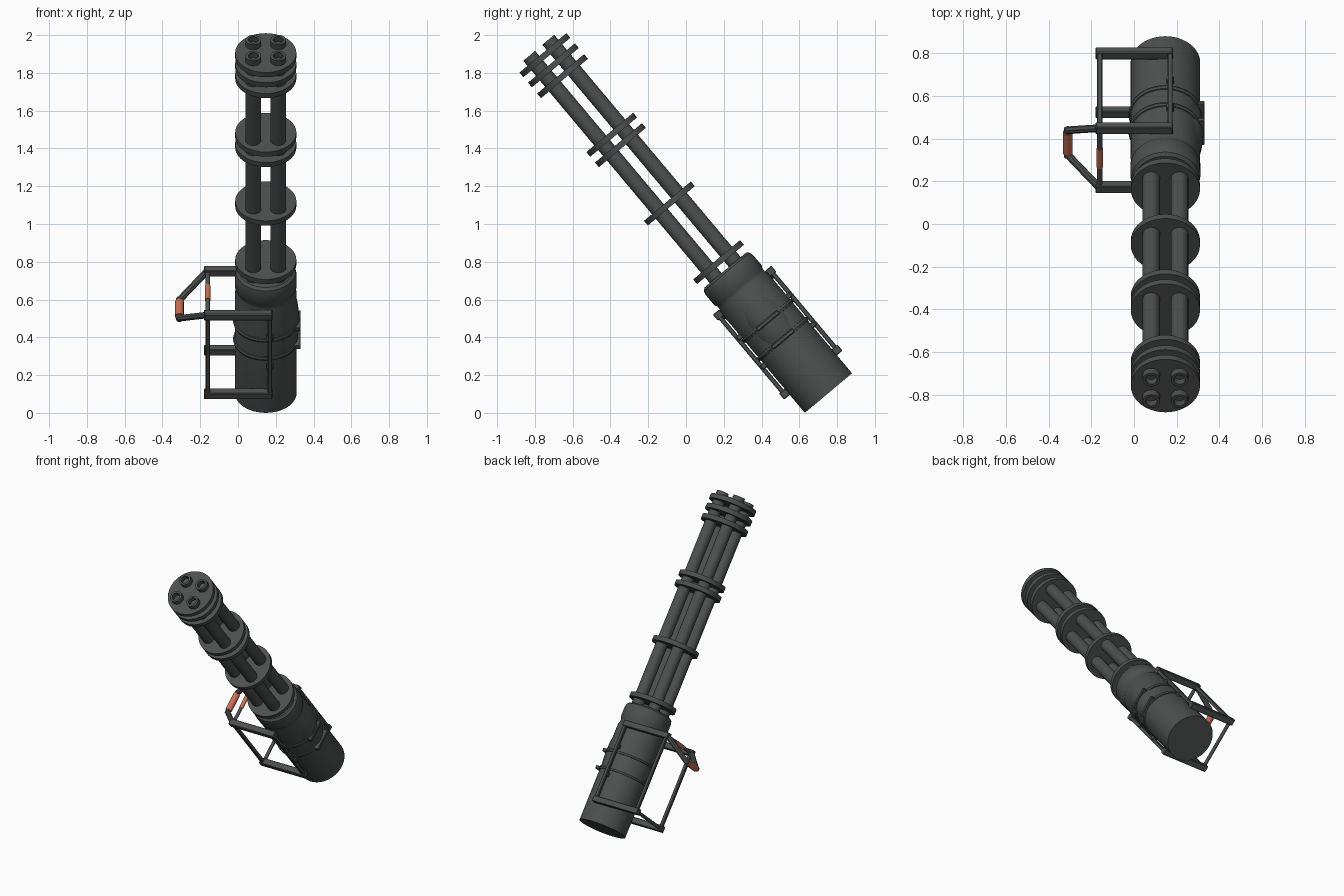
import bpy, bmesh, math
from mathutils import Matrix, Vector

if "Cube" in bpy.data.objects:
    bpy.data.objects.remove(bpy.data.objects["Cube"])

# Local frame: x across, y perpendicular to barrels, z along barrels from the rear plate
FRAME = Matrix.Translation((0.147, 0.754, 0.105)) @ Matrix.Rotation(math.radians(40), 4, 'X')

def material(name, colour):
    m = bpy.data.materials.new(name)
    m.diffuse_color = (*colour, 1)
    m.use_nodes = True
    m.node_tree.nodes["Principled BSDF"].inputs["Base Color"].default_value = m.diffuse_color
    return m

METAL = material("dark_metal", (0.075, 0.08, 0.078))
GRIP = material("grip_orange", (0.58, 0.16, 0.09))

def finish(name, bm, mat=METAL, place=Matrix.Identity(4)):
    bmesh.ops.recalc_face_normals(bm, faces=bm.faces)
    me = bpy.data.meshes.new(name)
    bm.to_mesh(me)
    bm.free()
    ob = bpy.data.objects.new(name, me)
    bpy.context.collection.objects.link(ob)
    me.materials.append(mat)
    ob.matrix_world = FRAME @ place
    bpy.ops.object.select_all(action='DESELECT')
    ob.select_set(True)
    bpy.context.view_layer.objects.active = ob
    bpy.ops.object.shade_smooth_by_angle(angle=math.radians(35))
    return ob

def lathe(name, profile, n=40, at=(0, 0, 0)):
    bm = bmesh.new()
    vs = [bm.verts.new((r, 0, z)) for r, z in profile]
    es = [bm.edges.new(p) for p in zip(vs, vs[1:])]
    bmesh.ops.spin(bm, geom=vs + es, axis=(0, 0, 1), cent=(0, 0, 0),
                   angle=2 * math.pi, steps=n, use_merge=True)
    bmesh.ops.remove_doubles(bm, verts=bm.verts, dist=1e-5)
    return finish(name, bm, place=Matrix.Translation(at))

def rod(name, a, b, r, mat=METAL, n=16):
    a, b = Vector(a), Vector(b)
    bm = bmesh.new()
    bmesh.ops.create_cone(bm, cap_ends=True, segments=n, radius1=r, radius2=r, depth=(b - a).length)
    rot = (b - a).to_track_quat('Z', 'Y').to_matrix().to_4x4()
    return finish(name, bm, mat, Matrix.Translation((a + b) / 2) @ rot)

def box(name, lo, hi, bevel=0.004):
    lo, hi = Vector(lo), Vector(hi)
    bm = bmesh.new()
    bmesh.ops.create_cube(bm, size=1, matrix=Matrix.Translation((lo + hi) / 2) @ Matrix.Diagonal((*(hi - lo), 1)))
    bmesh.ops.bevel(bm, geom=bm.edges[:], offset=bevel, segments=1, affect='EDGES')
    return finish(name, bm)

# Motor housing with rounded front collar
lathe("housing", [(0, 0), (0.163, 0), (0.163, 0.69), (0.156, 0.71), (0.156, 0.73), (0.164, 0.745),
                  (0.164, 0.815), (0.158, 0.838), (0.143, 0.85), (0, 0.85)], 48)

# Swollen side cover
bm = bmesh.new()
bmesh.ops.create_uvsphere(bm, u_segments=32, v_segments=20, radius=1,
                          matrix=Matrix.Translation((0.05, 0, 0.5)) @ Matrix.Diagonal((0.128, 0.125, 0.32, 1)))
finish("side_cover", bm)

# Cooling ribs, running round the housing and over the side cover
for i, z in enumerate((0.375, 0.50)):
    prof = [(0.15, z - 0.014), (0.169, z - 0.012), (0.173, z), (0.169, z + 0.012), (0.15, z + 0.014)]
    lathe(f"housing_rib_{i}", prof, 48)
    box(f"cover_rib_{i}", (0.14, -0.075, z - 0.012), (0.184, 0.075, z + 0.012))

# Clamp discs along the barrels
for i, z in enumerate((0.905, 1.31, 1.713, 1.785, 2.19, 2.265, 2.335)):
    lathe(f"barrel_disc_{i}", [(0, z - 0.016), (0.162, z - 0.016), (0.162, z + 0.016), (0, z + 0.016)])

# Four hollow barrels
for sx in (-1, 1):
    for sy in (-1, 1):
        lathe("barrel", [(0, 0.84), (0.041, 0.84), (0.041, 2.386), (0.027, 2.386), (0.027, 2.3), (0, 2.3)],
              24, (0.066 * sx, 0.066 * sy, 0))

# Carrying frame: crossbars, long bars and uprights
LEFT = -0.307
for s in (-1, 1):
    for z in (0.145, 0.69):
        y0, y1 = sorted((0.158 * s, 0.202 * s))
        box("frame_crossbar", (LEFT - 0.02, y0, z - 0.021), (0.035, y1, z + 0.021))
    for x in (LEFT, 0.022):
        y0, y1 = sorted((0.17 * s, 0.194 * s))
        box("frame_long_bar", (x - 0.012, y0, 0.145), (x + 0.012, y1, 0.69))
    for z in (0.33, 0.53):
        y0, y1 = sorted((0.145 * s, 0.185 * s))
        box("frame_clip", (0.005, y0, z - 0.015), (0.04, y1, z + 0.015))
for z in (0.145, 0.69):
    rod("frame_upright", (LEFT, -0.18, z), (LEFT, 0.18, z), 0.012)

# Inner and outer handles
rod("inner_grip", (LEFT, -0.058, 0.69), (LEFT, 0.058, 0.69), 0.0145, GRIP)
OUT = -0.457
for s in (-1, 1):
    rod("handle_arm", (LEFT - 0.005, 0.18 * s, 0.69), (OUT, 0.075 * s, 0.58), 0.018, n=8)
rod("handle_core", (OUT, -0.085, 0.58), (OUT, 0.085, 0.58), 0.018)
rod("outer_grip", (OUT, -0.062, 0.58), (OUT, 0.062, 0.58), 0.023, GRIP)
